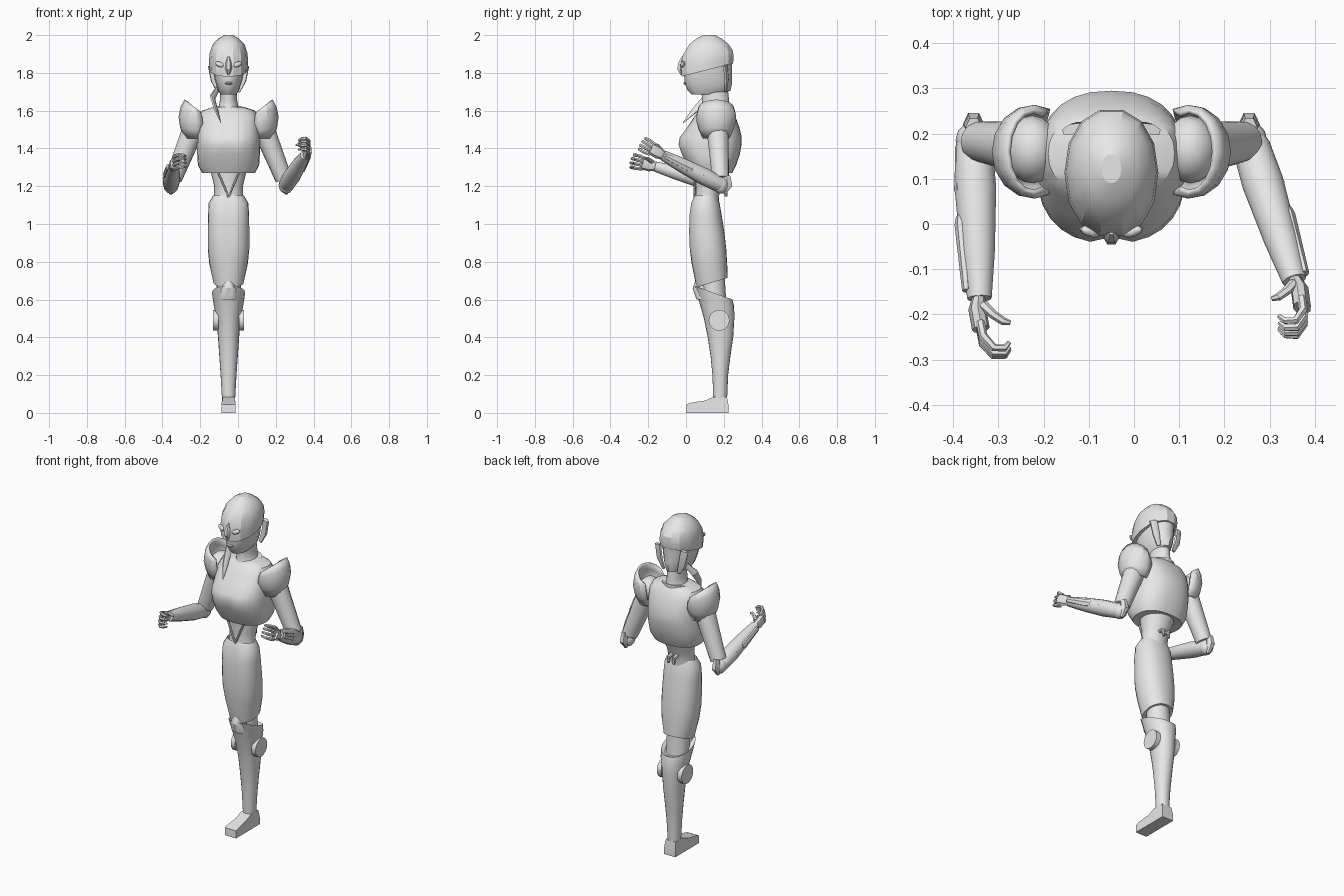
import bpy, bmesh, math
from mathutils import Vector, Matrix

if "Cube" in bpy.data.objects:
    bpy.data.objects.remove(bpy.data.objects["Cube"])

GREY = bpy.data.materials.new("plain_grey")
GREY.use_nodes = True
GREY.diffuse_color = (0.8, 0.8, 0.8, 1)
GREY.node_tree.nodes["Principled BSDF"].inputs["Base Color"].default_value = (0.8, 0.8, 0.8, 1)
CX = -0.05  # body centre line


def finish(name, bm, angle=35):
    bmesh.ops.recalc_face_normals(bm, faces=bm.faces)
    me = bpy.data.meshes.new(name)
    bm.to_mesh(me)
    bm.free()
    ob = bpy.data.objects.new(name, me)
    bpy.context.collection.objects.link(ob)
    me.materials.append(GREY)
    bpy.ops.object.select_all(action="DESELECT")
    ob.select_set(True)
    bpy.context.view_layer.objects.active = ob
    bpy.ops.object.shade_smooth_by_angle(angle=math.radians(angle))
    return ob


def skin(bm, rings, closed=True, caps=True):
    rows = [[bm.verts.new(p) for p in r] for r in rings]
    n = len(rows[0])
    for a, b in zip(rows, rows[1:]):
        for i in range(n if closed else n - 1):
            j = (i + 1) % n
            bm.faces.new((a[i], a[j], b[j], b[i]))
    if caps:
        bm.faces.new(rows[0])
        bm.faces.new(rows[-1])


def loft(name, sections, n=24, power=2.0, warp=None, angle=35):
    """Stacked rounded sections: height, front y, back y, half width, tilt."""
    rings = []
    for z, y0, y1, hw, *tilt in sections:
        ring = []
        for i in range(n):
            a = math.tau * i / n
            c, s = math.cos(a), math.sin(a)
            x = hw * math.copysign(abs(c) ** (2 / power), c)
            dy = (y1 - y0) / 2 * math.copysign(abs(s) ** (2 / power), s)
            p = Vector((CX + x, (y0 + y1) / 2 + dy, z + (tilt[0] * dy if tilt else 0)))
            ring.append(warp(p) if warp else p)
        rings.append(ring)
    bm = bmesh.new()
    skin(bm, rings)
    return finish(name, bm, angle)


def limb(name, path, n=12, flat=1.0, angle=35):
    """Tube through points with a radius at each one."""
    pts = [Vector(p[:3]) for p in path]
    last, rot, rings = None, None, []
    for i, p in enumerate(pts):
        t = (pts[min(i + 1, len(pts) - 1)] - pts[max(i - 1, 0)]).normalized()
        if last is None:
            rot = t.to_track_quat("Z", "Y")
        else:
            rot = last.rotation_difference(t) @ rot
        last, r = t, path[i][3]
        rings.append([p + rot @ Vector((r * flat * math.cos(math.tau * k / n),
                                        r * math.sin(math.tau * k / n), 0)) for k in range(n)])
    bm = bmesh.new()
    skin(bm, rings)
    return finish(name, bm, angle)


def ball(name, loc, size, seg=16):
    bm = bmesh.new()
    m = Matrix.Translation(loc) @ Matrix.Diagonal((*size, 1))
    bmesh.ops.create_uvsphere(bm, u_segments=seg, v_segments=seg // 2, radius=1, matrix=m)
    return finish(name, bm)


def disc(name, loc, radius, depth):
    bm = bmesh.new()
    m = Matrix.Translation(loc) @ Matrix.Rotation(math.pi / 2, 4, "Y")
    bmesh.ops.create_cone(bm, cap_ends=True, segments=24, radius1=radius, radius2=radius, depth=depth, matrix=m)
    return finish(name, bm)


# Head, helmet and neck
loft("face", [(1.685, .03, .18, .04), (1.705, .01, .235, .055), (1.74, -.006, .243, .066),
              (1.765, -.008, .243, .074), (1.8, -.012, .243, .08), (1.85, -.01, .245, .085)], 16, 2.1)
loft("helmet", [(1.815, -.02, .243, .09, .25), (1.815, -.026, .252, .1, .25), (1.86, -.03, .256, .104, .14),
                (1.905, -.02, .252, .1, .08), (1.95, .015, .23, .085), (1.982, .053, .19, .055),
                (2.0, .09, .155, .022)], 14, 2.15, angle=25)
loft("neck", [(1.57, .06, .24, .085), (1.62, .085, .23, .052), (1.66, .085, .228, .045), (1.72, .08, .22, .045)])
loft("collar", [(1.575, .055, .235, .1), (1.615, .07, .235, .085, .15), (1.615, .085, .225, .07, .15)])
ball("mouth", (CX, -.004, 1.745), (.022, .01, .008), 10)
for side in (-1, 1):
    eye = ball("eye_lens", (0, 0, 0), (.025, .012, .014), 10)
    eye.location = (CX + side * .048, -.017, 1.845)
    eye.rotation_euler = (0, -side * .4, side * .35)
    limb("cheek_guard", [(CX + side * .088, .21, 1.84, .024), (CX + side * .074, .215, 1.76, .022),
                         (CX + side * .05, .21, 1.7, .012)], 6, .5)
limb("beak", [(CX, -.018, 1.885, .006), (CX, -.028, 1.85, .016), (CX, -.03, 1.82, .018), (CX, -.024, 1.79, .005)], 6)
limb("braid", [(-.1, .15, 1.73, .014), (-.135, .11, 1.67, .022), (-.115, .045, 1.6, .018),
               (-.09, -.015, 1.535, .002)], 6, .5)


# Torso with a cleft down the front of the chest
def cleft(p):
    if abs(p.x - CX) < .02 and p.y < .1 and 1.36 < p.z < 1.52:
        p.y += .014
    return p


loft("chest", [(1.275, .06, .225, .1), (1.27, .03, .245, .14), (1.31, .008, .265, .162), (1.37, -.025, .285, .166),
               (1.42, -.043, .294, .166), (1.46, -.036, .295, .165), (1.51, .003, .283, .163),
               (1.56, .038, .265, .16), (1.6, .068, .243, .14), (1.62, .09, .225, .08)], 28, 2.4, cleft)
loft("waist", [(1.1, .04, .175, .08), (1.15, .05, .175, .076), (1.2, .05, .19, .076), (1.3, .04, .235, .1)], 20)
for side in (-1, 1):
    limb("belly_seam", [(CX + side * .055, .05, 1.27, .006), (CX + side * .02, .045, 1.19, .006),
                        (CX, .047, 1.14, .006)], 6)
    limb("back_clip", [(CX + side * .016, .17, 1.19, .012), (CX + side * .018, .21, 1.18, .012),
                       (CX + side * .018, .212, 1.145, .007)], 8)


# Merged thighs with a seam in front
def seam(p):
    if abs(p.x - CX) < .005 and p.y < .1 and .84 < p.z < 1.12:
        p.y += .012
    return p


loft("thighs", [(1.12, .055, .155, .07), (1.15, .045, .165, .082), (1.11, .025, .178, .105), (1.04, .015, .19, .109),
                (.95, .014, .204, .11), (.87, .017, .213, .11), (.79, .03, .218, .102),
                (.69, .055, .221, .08, .3), (.695, .07, .205, .065, .3)], 24, 2.2, seam)
loft("knee_joint", [(.56, .09, .215, .065), (.72, .075, .205, .065)], 16)

# Shin, knee discs and foot
loft("shin", [(.62, .07, .22, .07, -.4), (.637, .042, .245, .088, -.36), (.58, .068, .255, .08, -.15),
              (.5, .095, .256, .064), (.4, .115, .25, .056), (.3, .13, .235, .049),
              (.2, .14, .223, .042), (.06, .145, .217, .034)], 20, 2.1)
loft("knee_cap", [(.6, .055, .13, .05), (.66, .035, .12, .045), (.705, .05, .12, .025)], 12)
for side in (-1, 1):
    disc("knee_disc", (CX + side * .068, .175, .49), .055, .028)

bm = bmesh.new()
sole = [(0, 0), (.002, .045), (.03, .055), (.1, .065), (.145, .085), (.217, .085), (.225, .04), (.225, 0)]
rings = []
for k in (-1, 1):
    rings.append([Vector((CX + k * (.037 if z < .06 else .033), y, z)) for y, z in sole])
skin(bm, rings)
finish("foot", bm)


# Arms
def hand(wrist, ahead, inward, up):
    w, f, n, u = (Vector(v) for v in (wrist, ahead, inward, up))
    f.normalize()
    u.normalize()

    def P(a, b, c, r):
        return (*(w + f * a + n * b + u * c), r)
    limb("palm", [P(-.01, 0, 0, .022), P(.025, -.008, 0, .033), P(.07, -.006, 0, .033)], 8, .6)
    for k in range(4):
        c = (k - 1.5) * .019
        reach = .006 * (1.5 - abs(k - 1.5))
        limb("finger", [P(.06, -.006, c, .01), P(.095 + reach, -.004, c * 1.2, .01),
                        P(.122 + reach, .016, c * 1.2, .009), P(.122 + reach, .04, c * 1.1, .008),
                        P(.108 + reach, .052, c, .005)], 6)
    limb("thumb", [P(.02, .005, .02, .012), P(.045, .025, .03, .01), P(.06, .045, .03, .009),
                   P(.062, .06, .025, .005)], 6)


def arm(side, shoulder, elbow, wrist, ahead, up):
    s, e, w = Vector(shoulder), Vector(elbow), Vector(wrist)
    ball("shoulder_ball", s, (.06, .075, .07))
    limb("upper_arm", [(*s.lerp(e, .05), .06), (*s.lerp(e, .3), .055), (*s.lerp(e, .6), .05),
                       (*s.lerp(e, .9), .045)], 14)
    ball("elbow_joint", e, (.04, .042, .045), 12)
    limb("forearm", [(*e.lerp(w, -.04), .034), (*e.lerp(w, .05), .042), (*e.lerp(w, .3), .046),
                     (*e.lerp(w, .7), .038), (*w, .027)], 14)
    limb("elbow_guard", [(*(e + Vector((0, .03, .05))), .022), (*(e + Vector((0, .035, 0))), .03),
                         (*(e + Vector((0, .015, -.045))), .012)], 6, .8)
    # Outer forearm plates
    out = Vector((side * .036, 0, .005))
    for a, b, r in ((.25, .42, .02), (.48, .95, .022)):
        limb("forearm_plate", [(*(e.lerp(w, a) + out), r * .7), (*(e.lerp(w, a + .05) + out), r),
                               (*(e.lerp(w, b) + out * .8), r * .7)], 6, .6, 20)
    hand(w, ahead, (-side, 0, 0), up)

    # Open cup of shoulder armour
    rows = []
    for z, rx, ry in ((1.455, .055, .065), (1.5, .078, .085), (1.56, .086, .098), (1.6, .076, .098), (1.632, .055, .09)):
        row = []
        for i in range(11):
            t = math.radians(-115 + 23 * i)
            lift = (z - 1.455) * .25 * math.cos(t)
            row.append(Vector((s.x + side * (rx * math.cos(t) - .002), .16 + ry * math.sin(t), z + lift - .02 * (z > 1.5))))
        rows.append(row)
    cup = bmesh.new()
    skin(cup, rows, closed=False, caps=False)
    pad = finish("shoulder_pad", cup, 25)
    mod = pad.modifiers.new("thickness", "SOLIDIFY")
    mod.thickness = .012
    mod.offset = 0


arm(1, (.125, .165, 1.53), (.255, .185, 1.205), (.355, -.125, 1.365), (.15, -.8, .45), (0, .5, .85))
arm(-1, (-.225, .165, 1.53), (-.355, .185, 1.205), (-.342, -.165, 1.305), (.12, -.9, .22), (0, .25, .95))
